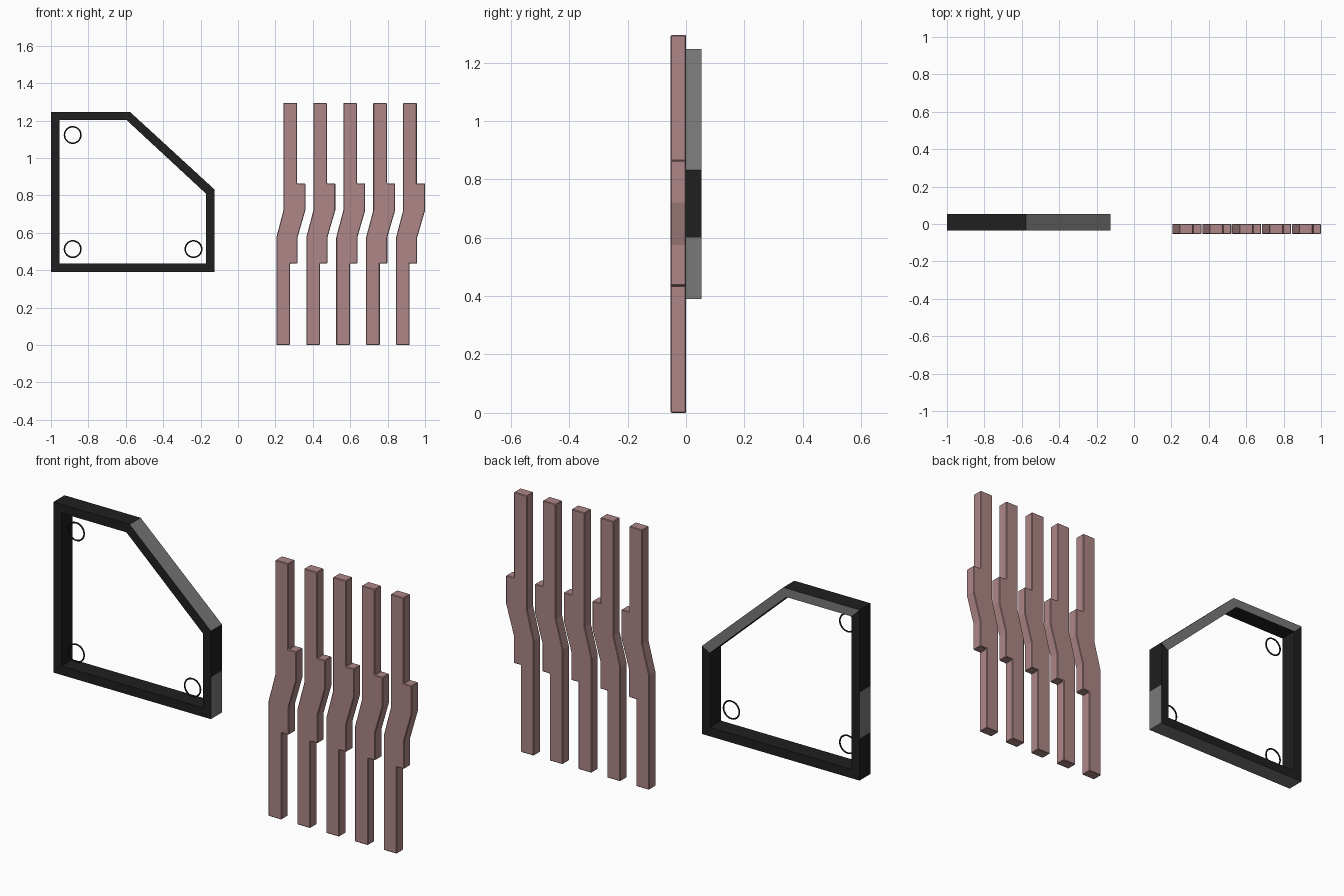
import bpy
import bmesh

if "Cube" in bpy.data.objects:
    bpy.data.objects.remove(bpy.data.objects["Cube"])


def material(name, rgb):
    m = bpy.data.materials.new(name)
    m.use_nodes = True
    m.diffuse_color = (*rgb, 1)
    m.node_tree.nodes["Principled BSDF"].inputs["Base Color"].default_value = (*rgb, 1)
    return m


black = material("black", (0.014, 0.014, 0.014))
grey = material("grey", (0.19, 0.19, 0.19))
pink = material("dusty pink", (0.42, 0.24, 0.24))


def finish(name, bm, *mats):
    mesh = bpy.data.meshes.new(name)
    bm.to_mesh(mesh)
    bm.free()
    for m in mats:
        mesh.materials.append(m)
    obj = bpy.data.objects.new(name, mesh)
    bpy.context.collection.objects.link(obj)
    return obj


# Clipped-corner frame: matching outer and inner outlines, joined into a ring
FRONT, BACK = -0.035, 0.053
outer = [(-1, .39), (-.126, .39), (-.126, .6), (-.126, .832),
         (-.577, 1.246), (-1, 1.246), (-1, .832), (-1, .6)]
inner = [(-.955, .435), (-.17, .435), (-.17, .6), (-.17, .808),
         (-.595, 1.202), (-.955, 1.202), (-.955, .832), (-.955, .6)]
GREY_OUTSIDE = {0, 1, 3, 6}     # bottom, lower right, slope, left patch
GREY_BACK = {3, 4}              # slope and top

bm = bmesh.new()
rings = [[bm.verts.new((x, y, z)) for x, z in loop]
         for loop, y in ((outer, FRONT), (outer, BACK), (inner, BACK), (inner, FRONT))]
for side in range(4):
    a, b = rings[side], rings[(side + 1) % 4]
    for i in range(len(outer)):
        j = (i + 1) % len(outer)
        face = bm.faces.new((a[i], a[j], b[j], b[i]))
        face.material_index = int((side == 0 and i in GREY_OUTSIDE)
                                  or (side == 1 and i in GREY_BACK))
bmesh.ops.recalc_face_normals(bm, faces=bm.faces)
finish("frame", bm, black, grey)

# Thin corner rings inside the frame
for name, x, z in (("upper_ring", -.884, 1.123), ("lower_ring", -.884, .513),
                   ("far_lower_ring", -.238, .513)):
    bpy.ops.mesh.primitive_torus_add(location=(x, -.02, z), rotation=(1.5708, 0, 0),
                                     major_radius=.044, minor_radius=.004,
                                     major_segments=32, minor_segments=6)
    ring = bpy.context.object
    ring.name = name
    ring.data.materials.append(black)
    bpy.ops.object.shade_smooth_by_angle()

# Row of five cranked bars
profile = [(.205, 0), (.278, 0), (.278, .436), (.318, .436), (.318, .575),
           (.36, .72), (.36, .864), (.316, .864), (.316, 1.294),
           (.243, 1.294), (.243, .72), (.205, .575)]
for n in range(5):
    bm = bmesh.new()
    face = bm.faces.new([bm.verts.new((x + n * .16, -.053, z)) for x, z in profile])
    move = bmesh.ops.extrude_face_region(bm, geom=[face])
    bmesh.ops.translate(bm, vec=(0, .053, 0),
                        verts=[v for v in move["geom"] if isinstance(v, bmesh.types.BMVert)])
    bmesh.ops.recalc_face_normals(bm, faces=bm.faces)
    bar = finish(f"bar_{n + 1}", bm, pink)
    bevel = bar.modifiers.new("soft edges", "BEVEL")
    bevel.width = .003
    bevel.segments = 1
